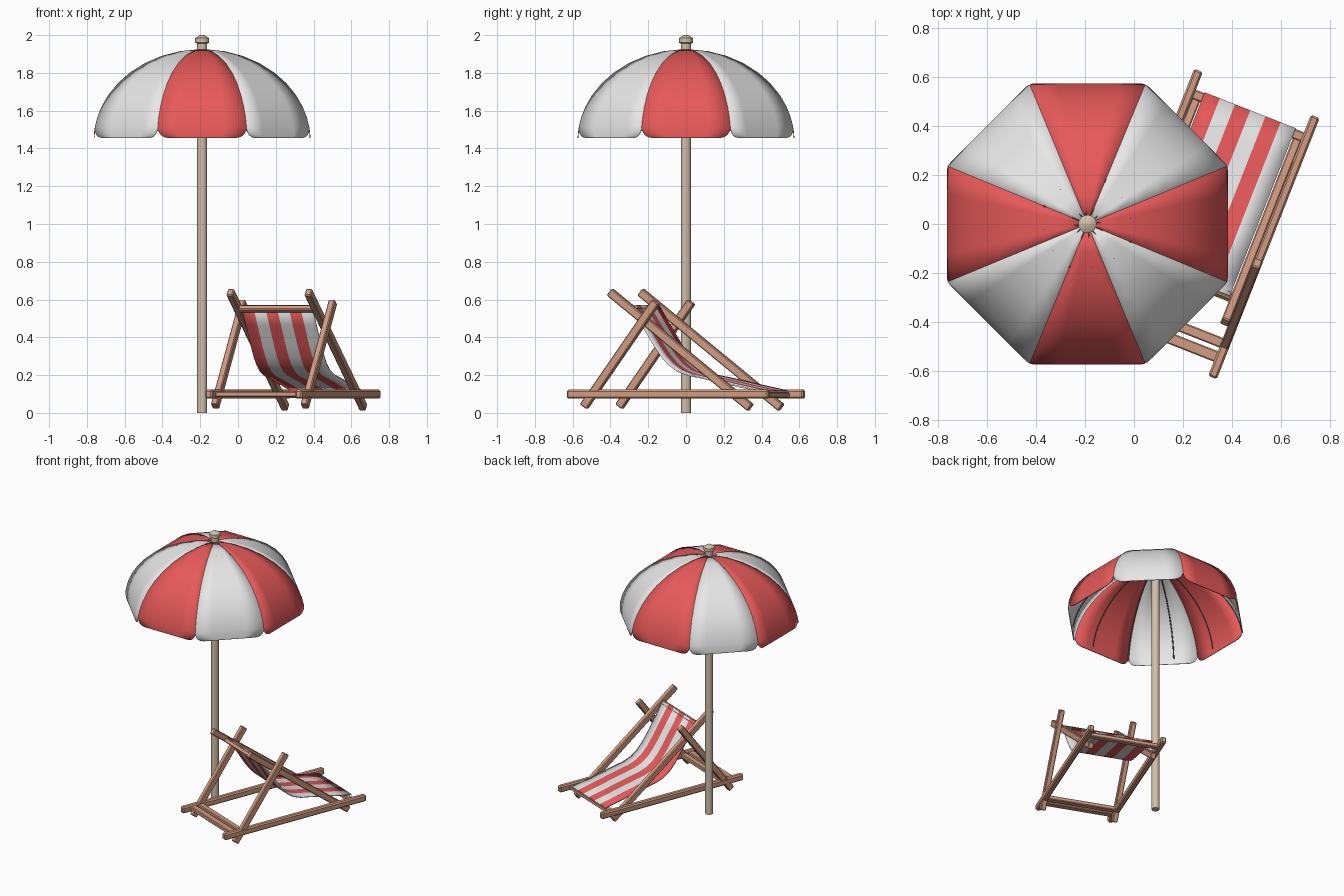
import bpy
import bmesh
import math
from mathutils import Matrix, Vector

cube = bpy.data.objects.get("Cube")
if cube:
    bpy.data.objects.remove(cube, do_unlink=True)


def material(name, r, g, b):
    mat = bpy.data.materials.new(name)
    mat.use_nodes = True
    mat.diffuse_color = (r, g, b, 1)
    mat.node_tree.nodes["Principled BSDF"].inputs["Base Color"].default_value = (r, g, b, 1)
    return mat


RED = material("red cloth", 0.8, 0.1, 0.1)
WHITE = material("white cloth", 0.8, 0.8, 0.8)
WOOD = material("chair wood", 0.64, 0.33, 0.22)
POLE = material("pale pole wood", 0.64, 0.53, 0.4)
DARK = material("dark rib", 0.1, 0.085, 0.06)


def add_object(name, bm, mats, matrix=None, smooth=False):
    bmesh.ops.recalc_face_normals(bm, faces=bm.faces)
    mesh = bpy.data.meshes.new(name)
    bm.to_mesh(mesh)
    bm.free()
    obj = bpy.data.objects.new(name, mesh)
    bpy.context.collection.objects.link(obj)
    for mat in mats:
        mesh.materials.append(mat)
    if matrix:
        obj.matrix_world = matrix
    if smooth:
        bpy.ops.object.select_all(action="DESELECT")
        obj.select_set(True)
        bpy.context.view_layer.objects.active = obj
        bpy.ops.object.shade_smooth_by_angle(angle=math.radians(35))
    return obj


def grid_faces(bm, rows, mat_rule):
    """Skin a list of equally long rows of points with quads."""
    verts = [[bm.verts.new(p) for p in row] for row in rows]
    for i in range(len(rows) - 1):
        for j in range(len(rows[0]) - 1):
            face = bm.faces.new((verts[i][j], verts[i][j + 1],
                                 verts[i + 1][j + 1], verts[i + 1][j]))
            face.material_index = mat_rule(j)


def lathe(name, profile, mat, matrix, sides=20):
    bm = bmesh.new()
    verts = [bm.verts.new((r, 0, z)) for r, z in profile]
    edges = [bm.edges.new(pair) for pair in zip(verts, verts[1:])]
    bmesh.ops.spin(bm, geom=verts + edges, cent=(0, 0, 0), axis=(0, 0, 1),
                   angle=math.tau, steps=sides)
    bmesh.ops.remove_doubles(bm, verts=bm.verts, dist=0.0005)
    return add_object(name, bm, [mat], matrix, smooth=True)


# ---- Parasol ----
PARASOL = Matrix.Translation((-0.19, 0, 0))
lathe("pole", [(0, 0), (0.027, 0), (0.027, 1.93), (0, 1.93)], POLE, PARASOL)
lathe("finial", [(0, 1.915), (0.027, 1.915), (0.027, 1.955), (0.037, 1.96),
                 (0.037, 1.984), (0.012, 2.0), (0, 2.0)], POLE, PARASOL)

HALF = math.pi / 8
RIM_ANGLE = math.radians(88.2)
CORNER = 0.06


def dome(theta):
    """Radius and height of the dome at an angle from the top."""
    return 0.574 * math.sin(theta), 1.44 + 0.485 * math.cos(theta)


# Canopy of eight flat gores with rounded lower corners
rim_z = dome(RIM_ANGLE)[1]
steps = [math.radians(a) for a in (2, 12, 22, 32, 42, 51, 60, 68, 75, 81)]
steps += [math.radians(a) for a in (83, 85, 86.5, 87.6)] + [RIM_ANGLE]
columns = [-1, -0.5, 0, 0.5, 1]
bm = bmesh.new()
for k in range(8):
    turn = Matrix.Rotation(k * math.pi / 4, 3, "Z")
    rows = []
    for theta in steps:
        r, z = dome(theta)
        lift = min(z - rim_z, CORNER)
        inset = CORNER - math.sqrt(CORNER ** 2 - (CORNER - lift) ** 2)
        half_width = r * math.tan(HALF) - inset
        rows.append([turn @ Vector((r, c * half_width, z)) for c in columns])
    grid_faces(bm, rows, lambda j: k % 2)
canopy = add_object("canopy", bm, [RED, WHITE], PARASOL, smooth=True)
shell = canopy.modifiers.new("cloth thickness", "SOLIDIFY")
shell.thickness = 0.004
shell.offset = -1

# Twelve thin ribs following the inside of the canopy
ribs = bpy.data.curves.new("ribs", "CURVE")
ribs.dimensions = "3D"
ribs.bevel_depth = 0.004
ribs.bevel_resolution = 1
ribs.use_fill_caps = True
for k in range(12):
    angle = math.radians(30 * k + 7.5)
    off = (angle + HALF) % (2 * HALF) - HALF
    spline = ribs.splines.new("POLY")
    spline.points.add(11)
    for i, point in enumerate(spline.points):
        r, z = dome(math.radians(4 + 7.2 * i))
        r = r / math.cos(off) - 0.005
        point.co = (r * math.cos(angle), r * math.sin(angle), z - 0.004, 1)
rib_obj = bpy.data.objects.new("ribs", ribs)
ribs.materials.append(DARK)
bpy.context.collection.objects.link(rib_obj)
rib_obj.matrix_world = PARASOL

# ---- Deck chair: local x across, local y from back to foot ----
CHAIR = Matrix.Translation((0.2915, 0, 0)) @ Matrix.Rotation(math.radians(-21.5), 4, "Z")


def box(name, center, size, tilt=0.0, bevel=0.005):
    bm = bmesh.new()
    bmesh.ops.create_cube(bm, size=1, matrix=Matrix.Diagonal((*size, 1)))
    bmesh.ops.bevel(bm, geom=bm.edges[:], offset=bevel, segments=1, affect="EDGES")
    place = CHAIR @ Matrix.Translation(center) @ Matrix.Rotation(tilt, 4, "X")
    return add_object(name, bm, [WOOD], place)


def leg(name, x, start, end):
    """Square beam between two (y, z) points."""
    a, b = Vector(start), Vector(end)
    mid, way = (a + b) / 2, b - a
    box(name, (x, mid.x, mid.y), (0.036, way.length, 0.045), math.atan2(way.y, way.x))


for side, sign in (("left", 1), ("right", -1)):
    box(side + "_base_rail", (sign * 0.256, 0, 0.099), (0.038, 1.145, 0.047), bevel=0.008)
    leg(side + "_back_leg", sign * 0.222, (-0.345, 0.64), (0.455, 0.028))
    leg(side + "_support_leg", sign * 0.255, (-0.48, 0.033), (-0.07, 0.588))

# Crossbars
box("rear_slat_inner", (0, -0.427, 0.099), (0.49, 0.042, 0.03))
box("rear_slat_outer", (0, -0.487, 0.099), (0.49, 0.046, 0.03))
box("foot_bar", (0, 0.475, 0.095), (0.49, 0.04, 0.03))
box("top_bar", (0, -0.24, 0.55), (0.43, 0.035, 0.03), math.radians(-37))

# Sagging striped sling
sag = [(-0.235, 0.568), (-0.17, 0.465), (-0.1, 0.355), (-0.06, 0.3), (-0.02, 0.257),
       (0.03, 0.222), (0.09, 0.2), (0.16, 0.187), (0.27, 0.164), (0.38, 0.14), (0.498, 0.116)]
bm = bmesh.new()
grid_faces(bm, [[(-0.2 + 0.4 * j / 6, y, z) for j in range(7)] for y, z in sag],
           lambda j: j % 2)
sling = add_object("sling_seat", bm, [RED, WHITE], CHAIR, smooth=True)
cloth = sling.modifiers.new("cloth thickness", "SOLIDIFY")
cloth.thickness = 0.008
cloth.offset = 0
